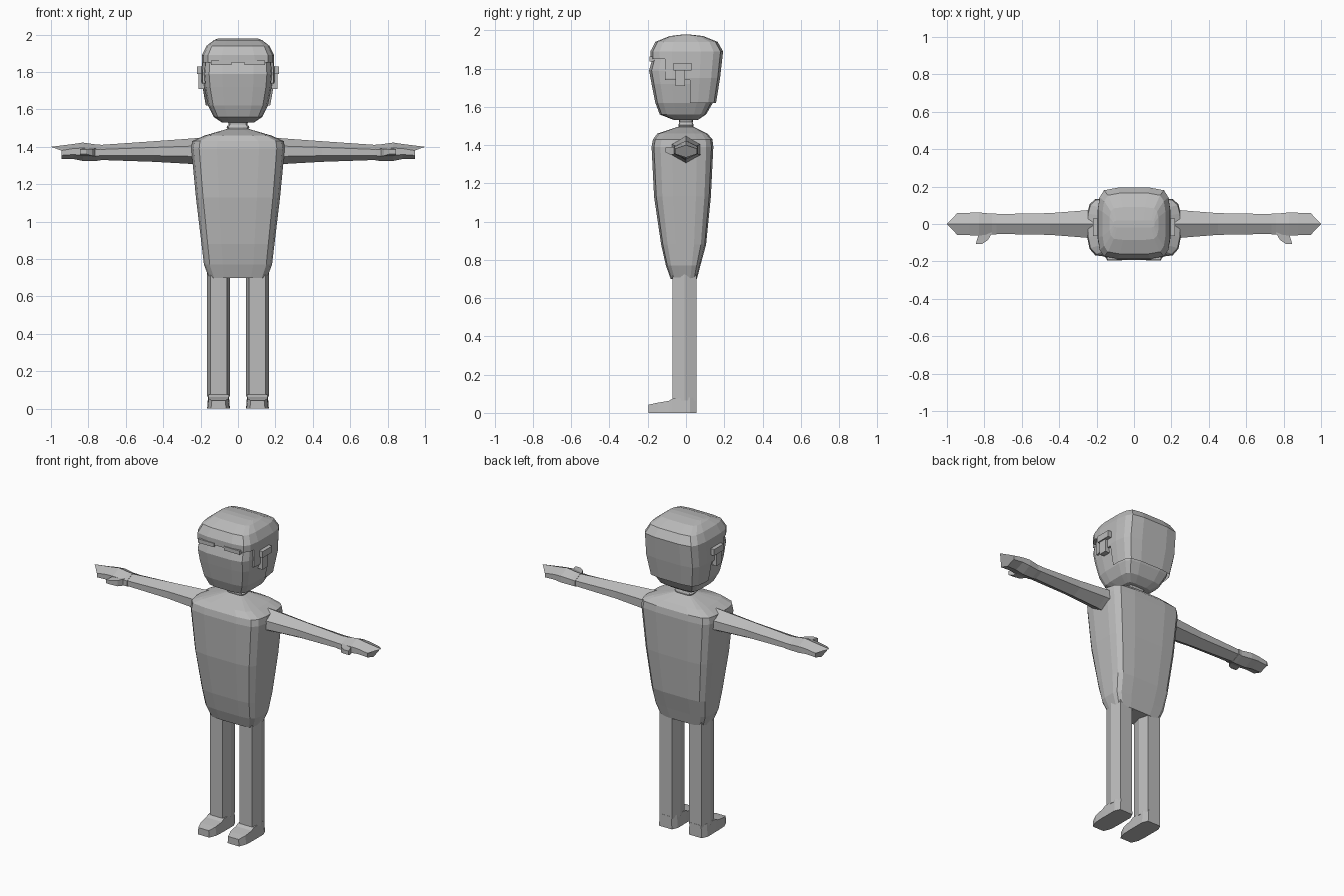
import bpy
import bmesh
from mathutils import Vector

cube = bpy.data.objects.get("Cube")
if cube:
    bpy.data.objects.remove(cube)

grey = bpy.data.materials.new("plain grey")
grey.use_nodes = True
grey.diffuse_color = (0.5, 0.5, 0.5, 1)
grey.node_tree.nodes["Principled BSDF"].inputs["Base Color"].default_value = (0.5, 0.5, 0.5, 1)


def finish(name, bm):
    bmesh.ops.recalc_face_normals(bm, faces=bm.faces)
    mesh = bpy.data.meshes.new(name)
    bm.to_mesh(mesh)
    bm.free()
    mesh.materials.append(grey)
    obj = bpy.data.objects.new(name, mesh)
    bpy.context.collection.objects.link(obj)
    return obj


def loft(rings, mirror=1):
    """Skin a list of equal-length point rings and cap both ends."""
    bm = bmesh.new()
    loops = [[bm.verts.new((x * mirror, y, z)) for x, y, z in ring] for ring in rings]
    n = len(loops[0])
    for low, high in zip(loops, loops[1:]):
        for i in range(n):
            j = (i + 1) % n
            bm.faces.new((low[i], low[j], high[j], high[i]))
    bm.faces.new(loops[0])
    bm.faces.new(loops[-1])
    return bm


QUARTER = [(1, 0.4), (0.95, 0.74), (0.83, 0.93), (0.45, 1)]


def body_ring(z, width, front, back):
    """Rounded-box outline with separate front and back depth."""
    rear = [(x * width, y * back, z) for x, y in QUARTER]
    face = [(x * width, -y * front, z) for x, y in QUARTER]
    flip = lambda pts: [(-x, y, h) for x, y, h in pts]
    return rear + flip(rear)[::-1] + flip(face) + face[::-1]


def clip(bm, axis, limit, sign):
    """Keep the side of an axis plane that sign points to, closing the cut."""
    normal = Vector((0, 0, 0))
    normal[axis] = sign
    origin = Vector((0, 0, 0))
    origin[axis] = limit
    cut = bmesh.ops.bisect_plane(bm, geom=bm.verts[:] + bm.edges[:] + bm.faces[:],
                                 plane_co=origin, plane_no=normal, clear_inner=True)
    edges = [e for e in cut["geom_cut"] if isinstance(e, bmesh.types.BMEdge)]
    bmesh.ops.holes_fill(bm, edges=edges, sides=0)


def box(name, low, high, mirror=1):
    ring = lambda z: [(low[0], low[1], z), (high[0], low[1], z),
                      (high[0], high[1], z), (low[0], high[1], z)]
    return finish(name, loft([ring(low[2]), ring(high[2])], mirror))


# Torso: wide at the chest, tapering to the hips
finish("torso", loft([body_ring(*r) for r in [
    (0.70, 0.155, 0.08, 0.057), (0.77, 0.182, 0.105, 0.075), (0.88, 0.195, 0.13, 0.105),
    (1.13, 0.225, 0.167, 0.13), (1.39, 0.25, 0.18, 0.143), (1.43, 0.245, 0.173, 0.138),
    (1.46, 0.18, 0.15, 0.112), (1.495, 0.06, 0.045, 0.04)]]))

# Neck
finish("neck", loft([body_ring(*r) for r in [
    (1.48, 0.045, 0.035, 0.035), (1.505, 0.062, 0.04, 0.04),
    (1.52, 0.05, 0.035, 0.035), (1.55, 0.06, 0.04, 0.04)]]))

# Head
finish("head", loft([body_ring(*r) for r in [
    (1.53, 0.085, 0.06, 0.06), (1.56, 0.13, 0.137, 0.105), (1.62, 0.16, 0.16, 0.14),
    (1.72, 0.18, 0.18, 0.165), (1.79, 0.186, 0.193, 0.17), (1.87, 0.18, 0.17, 0.17),
    (1.94, 0.14, 0.12, 0.13)]]))

# Hair: one shell cut into a cap, the sides by the ears and the nape
HAIR = [body_ring(*r) for r in [
    (1.56, 0.14, 0.14, 0.125), (1.62, 0.172, 0.165, 0.157), (1.75, 0.195, 0.183, 0.178),
    (1.89, 0.193, 0.186, 0.194), (1.94, 0.168, 0.16, 0.165), (1.97, 0.13, 0.085, 0.09),
    (1.978, 0.11, 0.02, 0.02)]]
for name, bottom, top, front in [("hair_cap", 1.85, 2, -1), ("hair_sides", 1.74, 1.85, -0.11),
                                 ("hair_nape", 1.62, 1.74, 0.02)]:
    bm = loft(HAIR)
    clip(bm, 2, bottom, 1)
    if top < 2:
        clip(bm, 2, top, -1)
        clip(bm, 1, front, 1)
    finish(name, bm)


def arm_ring(x, half, low, high, lean=0):
    """Six-sided arm section with a ridge on top; lean pushes the ridge outward."""
    third = (high - low) * 0.3
    return [(x + lean, 0, high), (x, half, high - third), (x, half, low + third),
            (x, 0, low), (x, -half, low + third), (x, -half, high - third)]


def leg_ring(z):
    return [(x, y, z) for x, y in [(0.165, -0.007), (0.147, 0.055), (0.06, 0.055),
                                   (0.043, -0.007), (0.06, -0.07), (0.147, -0.07)]]


def shoe_ring(y, half, height):
    mid = 0.104
    return [(mid - half, y, 0), (mid + half, y, 0),
            (mid + half * 0.9, y, height), (mid - half * 0.9, y, height)]


# Paired parts
for side, m in (("left", 1), ("right", -1)):
    finish(side + "_arm", loft([arm_ring(*r) for r in [
        (0.18, 0.08, 1.30, 1.45), (0.27, 0.072, 1.31, 1.443), (0.45, 0.058, 1.32, 1.43),
        (0.74, 0.053, 1.33, 1.41)]], m))
    finish(side + "_hand", loft([arm_ring(*r) for r in [
        (0.735, 0.057, 1.327, 1.413), (0.76, 0.055, 1.325, 1.413), (0.83, 0.062, 1.325, 1.423),
        (0.88, 0.06, 1.335, 1.415), (0.945, 0.058, 1.335, 1.40, 0.055)]], m))
    # Thumb, angled forward from the palm
    thumb = [[(x - w, y, z - h), (x + w, y, z - h), (x + w, y, z + h), (x - w, y, z + h)]
             for x, y, w, z, h in [(0.79, -0.04, 0.035, 1.37, 0.022),
                                   (0.81, -0.085, 0.03, 1.37, 0.018),
                                   (0.83, -0.108, 0.016, 1.375, 0.012)]]
    finish(side + "_thumb", loft(thumb, m))
    finish(side + "_leg", loft([leg_ring(0.065), leg_ring(0.76)], m))
    finish(side + "_shoe", loft([shoe_ring(*r) for r in [
        (0.056, 0.045, 0.078), (0.02, 0.061, 0.08), (-0.07, 0.061, 0.075),
        (-0.09, 0.061, 0.063), (-0.15, 0.058, 0.053), (-0.195, 0.04, 0.043)]], m))
    # Ear: a rim with a narrower lobe below
    box(side + "_ear_rim", (0.17, -0.065, 1.79), (0.218, 0.03, 1.83), m)
    box(side + "_ear_lobe", (0.17, -0.055, 1.71), (0.21, -0.005, 1.80), m)
    box(side + "_brow", (0.035, -0.191, 1.838), (0.145, -0.165, 1.862), m)
